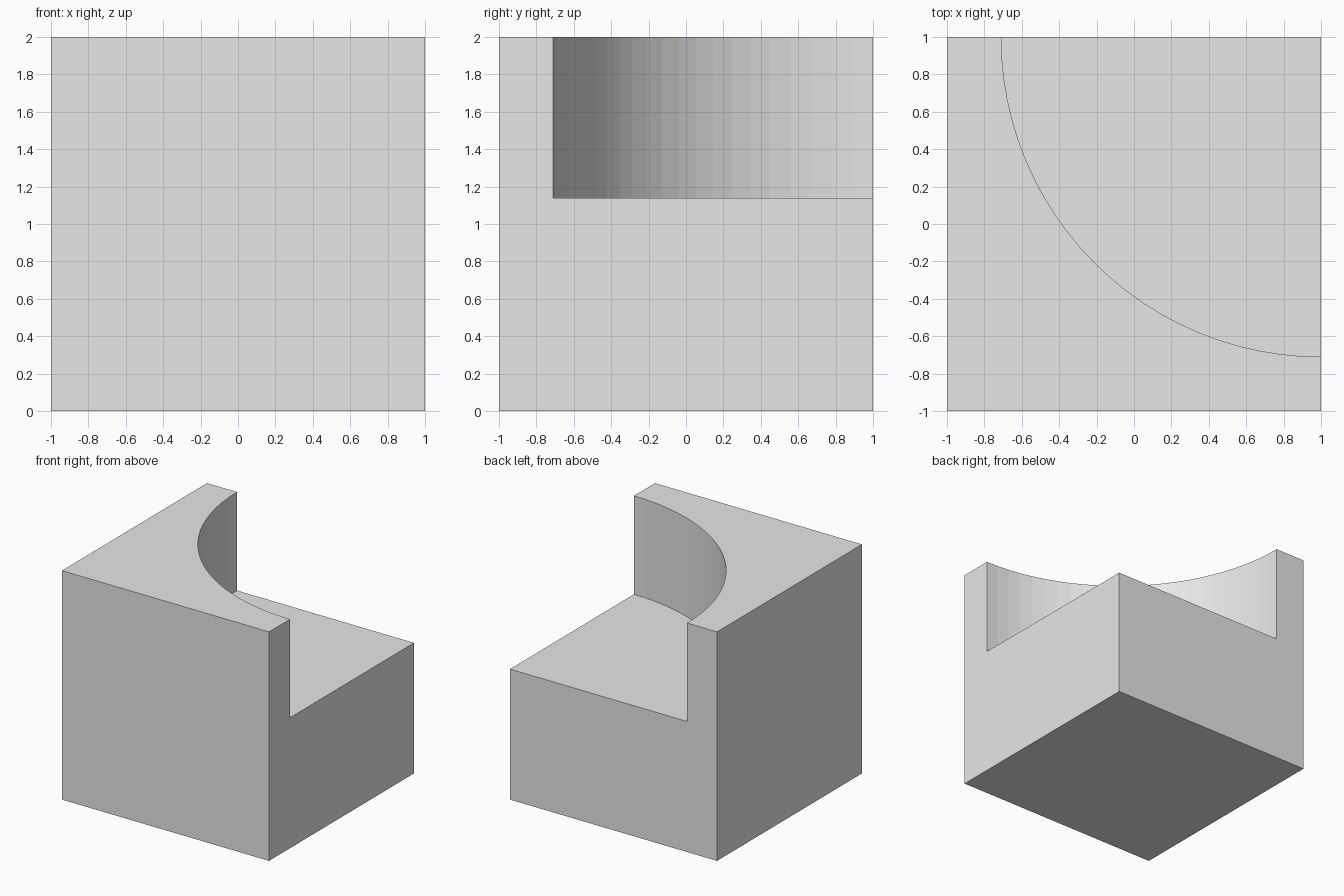
import bpy
import bmesh

cube = bpy.data.objects.get("Cube")
if cube:
    bpy.data.objects.remove(cube, do_unlink=True)

SIZE = 2.0
FLOOR_Z = 1.14
RADIUS = 1.71

grey = bpy.data.materials.new("light_grey")
grey.use_nodes = True
grey.diffuse_color = (0.8, 0.8, 0.8, 1)
grey.node_tree.nodes["Principled BSDF"].inputs["Base Color"].default_value = (0.8, 0.8, 0.8, 1)


def make_object(name, bm):
    mesh = bpy.data.meshes.new(name)
    bm.to_mesh(mesh)
    bm.free()
    mesh.materials.append(grey)
    obj = bpy.data.objects.new(name, mesh)
    bpy.context.collection.objects.link(obj)
    return obj


# Solid cube block standing on the ground
bm = bmesh.new()
bmesh.ops.create_cube(bm, size=SIZE)
bmesh.ops.translate(bm, verts=bm.verts, vec=(0, 0, SIZE / 2))
block = make_object("block", bm)

# Cylinder centred on the back left vertical edge, for the quarter-round notch
bm = bmesh.new()
bmesh.ops.create_cone(bm, cap_ends=True, segments=96, radius1=RADIUS,
                      radius2=RADIUS, depth=SIZE)
bmesh.ops.translate(bm, verts=bm.verts, vec=(1, 1, FLOOR_Z + SIZE / 2))
cutter = make_object("notch_cutter", bm)
cutter.hide_render = True

# Cut the notch, then drop the cutter
cut = block.modifiers.new("notch", 'BOOLEAN')
cut.operation = 'DIFFERENCE'
cut.solver = 'EXACT'
cut.object = cutter
bpy.ops.object.select_all(action='DESELECT')
block.select_set(True)
bpy.context.view_layer.objects.active = block
bpy.ops.object.modifier_apply(modifier=cut.name)
bpy.data.objects.remove(cutter, do_unlink=True)
